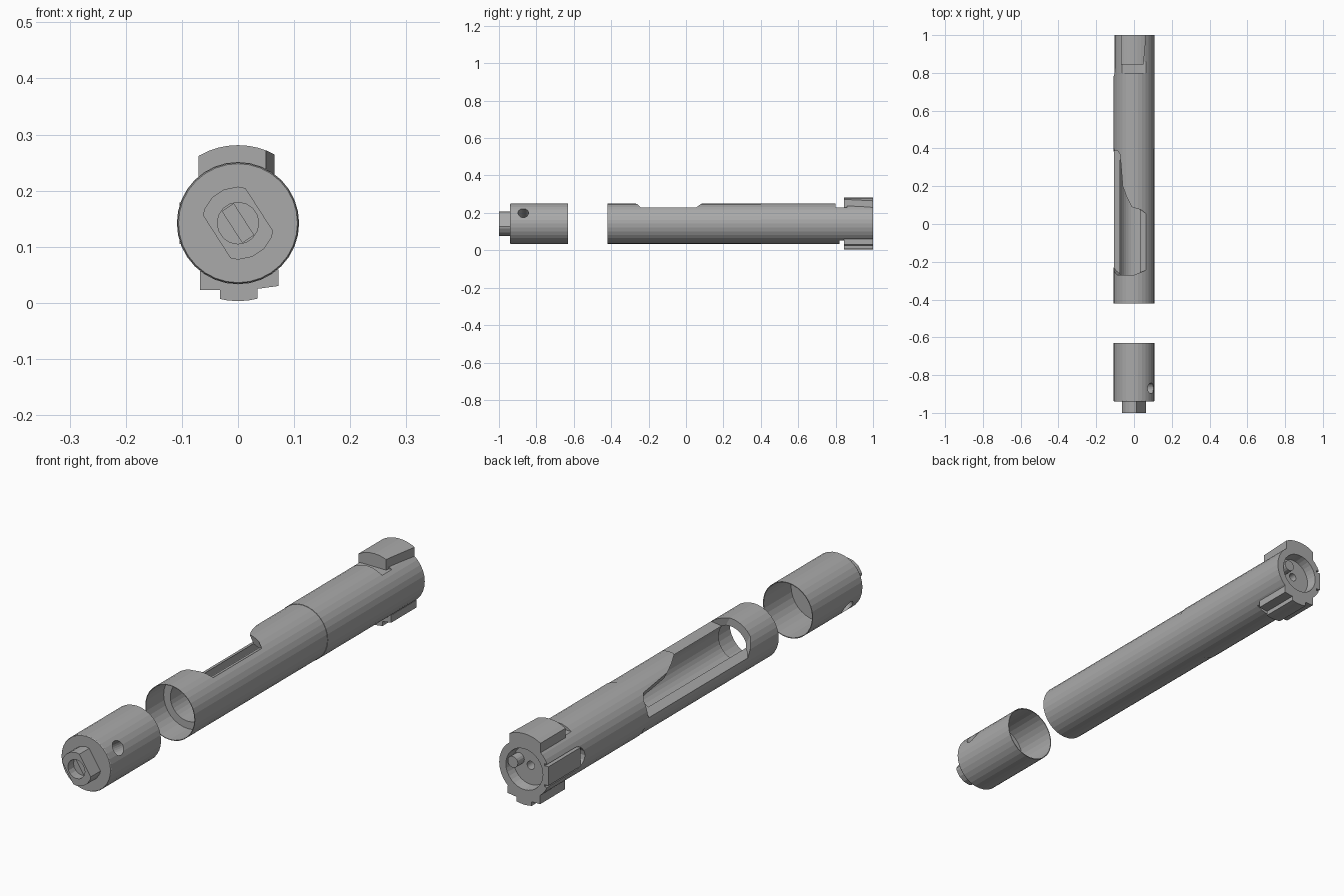
import bpy, bmesh, math
from mathutils import Vector

cube = bpy.data.objects.get("Cube")
if cube:
    bpy.data.objects.remove(cube, do_unlink=True)

AXIS = Vector((0, 0, 0.142))          # centre line of the bolt
X, Y, Z = Vector((1, 0, 0)), Vector((0, 1, 0)), Vector((0, 0, 1))
SIDES = 32

steel = bpy.data.materials.new("steel_grey")
STEEL = (0.4, 0.4, 0.4, 1)
steel.diffuse_color = STEEL
steel.use_nodes = True
steel.node_tree.nodes["Principled BSDF"].inputs["Base Color"].default_value = STEEL


def finish(name, bm):
    bmesh.ops.recalc_face_normals(bm, faces=bm.faces)
    mesh = bpy.data.meshes.new(name)
    bm.to_mesh(mesh)
    bm.free()
    mesh.materials.append(steel)
    obj = bpy.data.objects.new(name, mesh)
    bpy.context.collection.objects.link(obj)
    return obj


def lathe(name, profile, sides=SIDES, centre=AXIS):
    """Turn a (y, radius) profile round the y direction."""
    bm = bmesh.new()
    verts = [bm.verts.new(centre + Vector((r, y, 0))) for y, r in profile]
    edges = [bm.edges.new(pair) for pair in zip(verts, verts[1:])]
    bmesh.ops.spin(bm, geom=verts + edges, cent=centre, axis=Y,
                   angle=math.tau, steps=sides)
    bmesh.ops.remove_doubles(bm, verts=bm.verts, dist=1e-5)
    return finish(name, bm)


def rod(name, y0, y1, r, sides=SIDES, centre=AXIS):
    return lathe(name, [(y0, 0), (y0, r), (y1, r), (y1, 0)], sides, centre)


def prism(name, points, u, v, w, d0, d1):
    """Extrude a flat outline given in the u, v directions along w."""
    bm = bmesh.new()
    face = bm.faces.new([bm.verts.new(AXIS + u * a + v * b + w * d0) for a, b in points])
    moved = bmesh.ops.extrude_face_region(bm, geom=[face])["geom"]
    bmesh.ops.translate(bm, vec=w * (d1 - d0),
                        verts=[g for g in moved if isinstance(g, bmesh.types.BMVert)])
    return finish(name, bm)


def box(name, x0, x1, y0, y1, z0, z1):
    return prism(name, [(x0, y0), (x1, y0), (x1, y1), (x0, y1)], X, Y, Z, z0, z1)


def circle(r, cx=0, cy=0, n=24):
    return [(cx + r * math.cos(math.tau * i / n), cy + r * math.sin(math.tau * i / n))
            for i in range(n)]


def boolean(obj, tool, operation="DIFFERENCE"):
    mod = obj.modifiers.new("bool", "BOOLEAN")
    mod.object, mod.operation, mod.solver = tool, operation, "EXACT"
    bpy.context.view_layer.update()
    graph = bpy.context.evaluated_depsgraph_get()
    mesh = bpy.data.meshes.new_from_object(obj.evaluated_get(graph))
    obj.modifiers.clear()
    obj.data = mesh
    bpy.data.objects.remove(tool, do_unlink=True)


# Rear sleeve: thin walled cup with a cross pin hole
sleeve = lathe("rear_sleeve", [(-0.94, 0), (-0.94, 0.106), (-0.937, 0.108), (-0.63, 0.108),
                               (-0.63, 0.105), (-0.80, 0.105), (-0.80, 0)])
slant = Vector((0.84, 0, 0.54)).normalized()
across = Vector((-slant.z, 0, slant.x))
boolean(sleeve, prism("pin_cutter", circle(0.028, -0.87), Y, across, slant, -0.2, 0.2))

# Rear boss: round stub with two flats, a hole and a driver slot
boss = rod("rear_boss", -1.0, -0.935, 0.065, 16)
for side in (-1, 1):
    boolean(boss, prism("flat_cutter", [(-0.1, -1.1), (0.1, -1.1), (0.1, -0.9), (-0.1, -0.9)],
                        across, Y, slant, side * 0.045, side * 0.1))
boolean(boss, rod("hole_cutter", -1.1, -0.965, 0.037, 16))
boolean(boss, prism("slot_cutter", [(-0.033, -1.02), (0.033, -1.02), (0.033, -0.945), (-0.033, -0.945)],
                    across, Y, slant, -0.012, 0.012))

# Main tube: thin rear mouth, narrower bore, recessed face
body = lathe("bolt_body", [(-0.42, 0.105), (-0.42, 0.1075), (0.4, 0.1075), (0.4, 0.109),
                           (1.0, 0.109), (1.0, 0.08), (0.96, 0.075), (0.96, 0.016),
                           (0.9, 0.016), (0.9, 0), (0.34, 0), (0.34, 0.076),
                           (-0.31, 0.076), (-0.31, 0.105), (-0.42, 0.105)])

# Loading window, tilted to one side and stepped forward
tilt = Vector((0.88, 0, 0.475)).normalized()
outward = Vector((-tilt.z, 0, tilt.x))
window = [(-0.27, -0.05), (-0.25, -0.08), (-0.2, -0.12), (0.36, -0.12), (0.39, -0.09),
          (0.39, -0.05), (0.37, -0.028), (0.2, -0.01), (0.14, 0.015), (0.09, 0.04),
          (0.075, 0.08), (0.03, 0.12), (-0.22, 0.12), (-0.25, 0.09), (-0.27, 0.05)]
boolean(body, prism("window_cutter", window, Y, tilt, outward, 0.046, 0.2))

# Relief notches behind the upper and lower lugs
boolean(body, box("notch_cutter", -0.065, 0.065, 0.80, 0.86, 0.088, 0.2))
boolean(body, box("notch_cutter", -0.065, 0.065, 0.82, 0.86, -0.2, -0.09))

# Side channel with a round rear end, holding the claw bar
channel = [(1.1, -0.045), (1.1, 0.045)] + [
    (0.825 + 0.045 * math.cos(a), 0.045 * math.sin(a))
    for a in (math.pi * (0.5 + i / 8) for i in range(9))]
boolean(body, prism("channel_cutter", channel, Y, Z, X, -0.2, -0.088))
box("claw_bar", -0.104, -0.08, 0.80, 1.0, -0.037, 0.037)

# Upper lug: tapered block with a rounded crown
upper = prism("upper_lug", [(-0.07, 0.845), (0.05, 0.845), (0.065, 1.0), (-0.07, 1.0)],
              X, Y, Z, 0.083, 0.16)
boolean(upper, rod("crown_cutter", 0.7, 1.1, 0.139, 48), "INTERSECT")

# Lower lugs: wide shoulder and rounded centre rib
outline = [(-0.068, -0.083), (-0.068, -0.119), (-0.03, -0.119), (0.035, -0.117),
           (0.072, -0.112), (0.072, -0.083)]
prism("lower_shoulder", outline, X, Z, Y, 0.845, 1.0)
rib = box("lower_rib", -0.032, 0.035, 0.845, 1.0, -0.16, -0.083)
boolean(rib, rod("rib_cutter", 0.7, 1.1, 0.139, 48), "INTERSECT")

# Spring plunger in the recessed face
rod("plunger", 0.95, 1.0, 0.022, 16, AXIS + Vector((0.05, 0, 0.015)))
